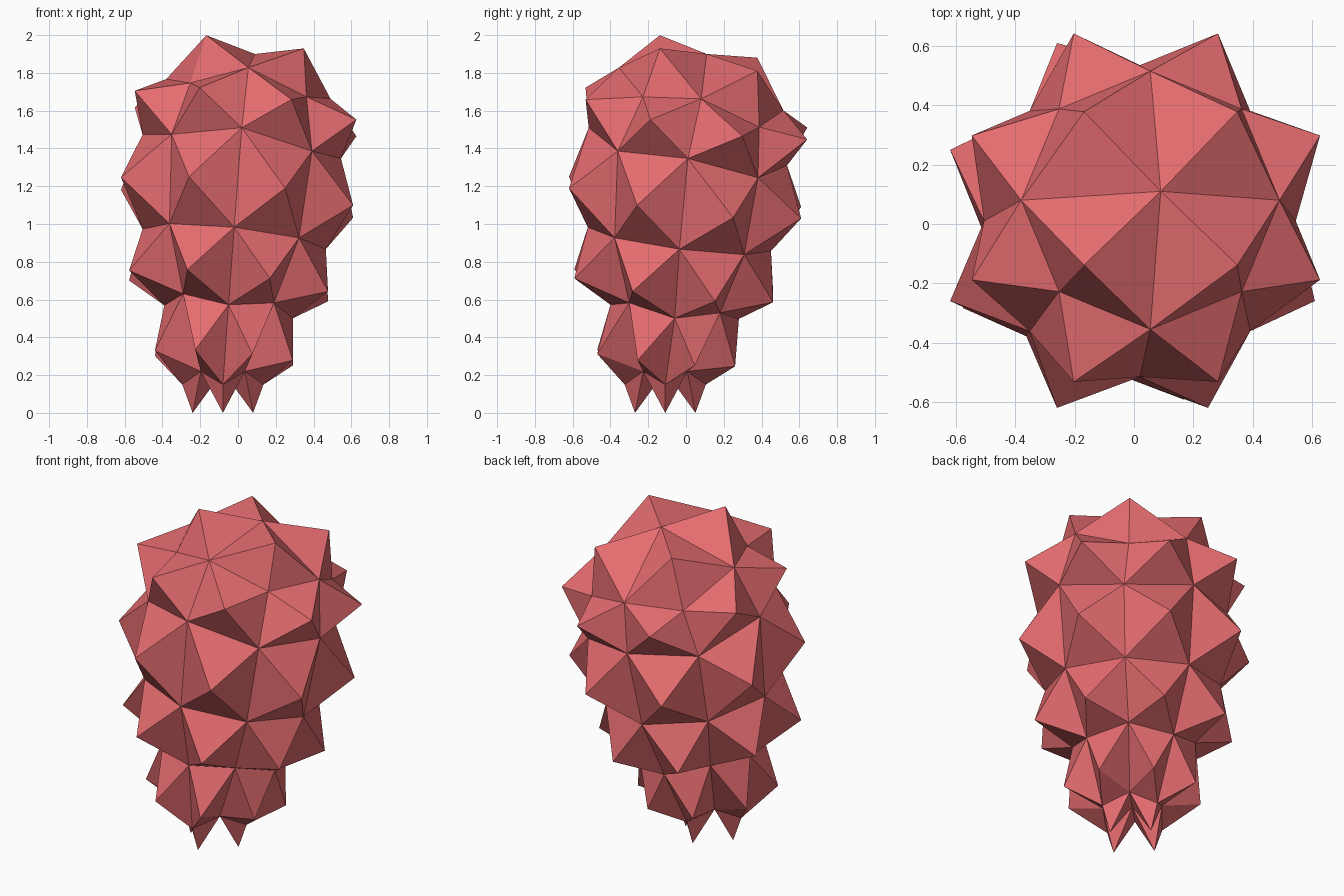
import bpy, bmesh
from math import cos, sin, pi

if "Cube" in bpy.data.objects:
    bpy.data.objects.remove(bpy.data.objects["Cube"])

mat = bpy.data.materials.new("coral_red")
mat.diffuse_color = (0.78, 0.15, 0.16, 1)
mat.use_nodes = True
mat.node_tree.nodes["Principled BSDF"].inputs["Base Color"].default_value = mat.diffuse_color

bm = bmesh.new()


def ring(cx, cy, z, r, sx, sy, phase=0.0, diag_r=None, diag_dz=0.0):
    """Eight points on a tilted ring; odd (diagonal) ones may differ."""
    pts = []
    for i in range(8):
        a = (i + phase) * pi / 4
        odd = i % 2 == 1
        rad = diag_r if (odd and diag_r) else r
        dx, dy = rad * cos(a), rad * sin(a)
        h = z + sx * dx + sy * dy + (diag_dz if odd else 0)
        pts.append(bm.verts.new((cx + dx, cy + dy, h)))
    return pts


def pyramid(corners, tip):
    """Four triangles rising from a quad to its tip."""
    for j in range(4):
        bm.faces.new((corners[j], corners[(j + 1) % 4], tip))


# Valley rings, top to bottom
valleys = [
    ring(.055, .08, 1.715, .435, -.12, -.26, diag_dz=-.085),
    ring(.02, .01, 1.41, .525, -.12, -.19, diag_dz=-.05),
    ring(-.02, -.035, .92, .485, -.11, -.13),
    ring(-.05, -.06, .535, .34, -.10, -.11, diag_dz=.045),
    ring(-.08, -.11, .15, .215, 0, 0, diag_r=.165, diag_dz=.07),
]

# Spike tips between the rings
tips = [
    ring(.04, .055, 1.585, .635, -.13, -.18, .5),
    ring(-.005, -.005, 1.14, .665, -.12, -.13, .5),
    ring(-.05, -.065, .672, .57, -.105, -.12, .5),
    ring(-.075, -.105, .29, .395, -.07, -.09, .5),
]

for row in range(4):
    up, low = valleys[row], valleys[row + 1]
    for i in range(8):
        k = (i + 1) % 8
        pyramid((up[i], low[i], low[k], up[k]), tips[row][i])

# Top cap: four pyramids around a hub
hub = bm.verts.new((.09, .11, 1.90))
top = valleys[0]
for i in range(0, 8, 2):
    a = (i + 1) * pi / 4
    dx, dy = .365 * cos(a), .365 * sin(a)
    tip = bm.verts.new((.09 + dx, .12 + dy, 1.905 - .135 * dx - .23 * dy))
    pyramid((hub, top[i], top[i + 1], top[(i + 2) % 8]), tip)

# Bottom cap: four pointed feet, turned 45 degrees from the top cap
hub = bm.verts.new((-.08, -.11, .22))
bot = valleys[-1]
for i in range(0, 8, 2):
    a = i * pi / 4
    tip = bm.verts.new((-.08 + .16 * cos(a), -.11 + .16 * sin(a), 0))
    pyramid((hub, bot[(i + 1) % 8], bot[i], bot[i - 1]), tip)

bmesh.ops.recalc_face_normals(bm, faces=bm.faces)
mesh = bpy.data.meshes.new("spiky_body")
bm.to_mesh(mesh)
bm.free()
mesh.materials.append(mat)
body = bpy.data.objects.new("spiky_body", mesh)
bpy.context.collection.objects.link(body)
